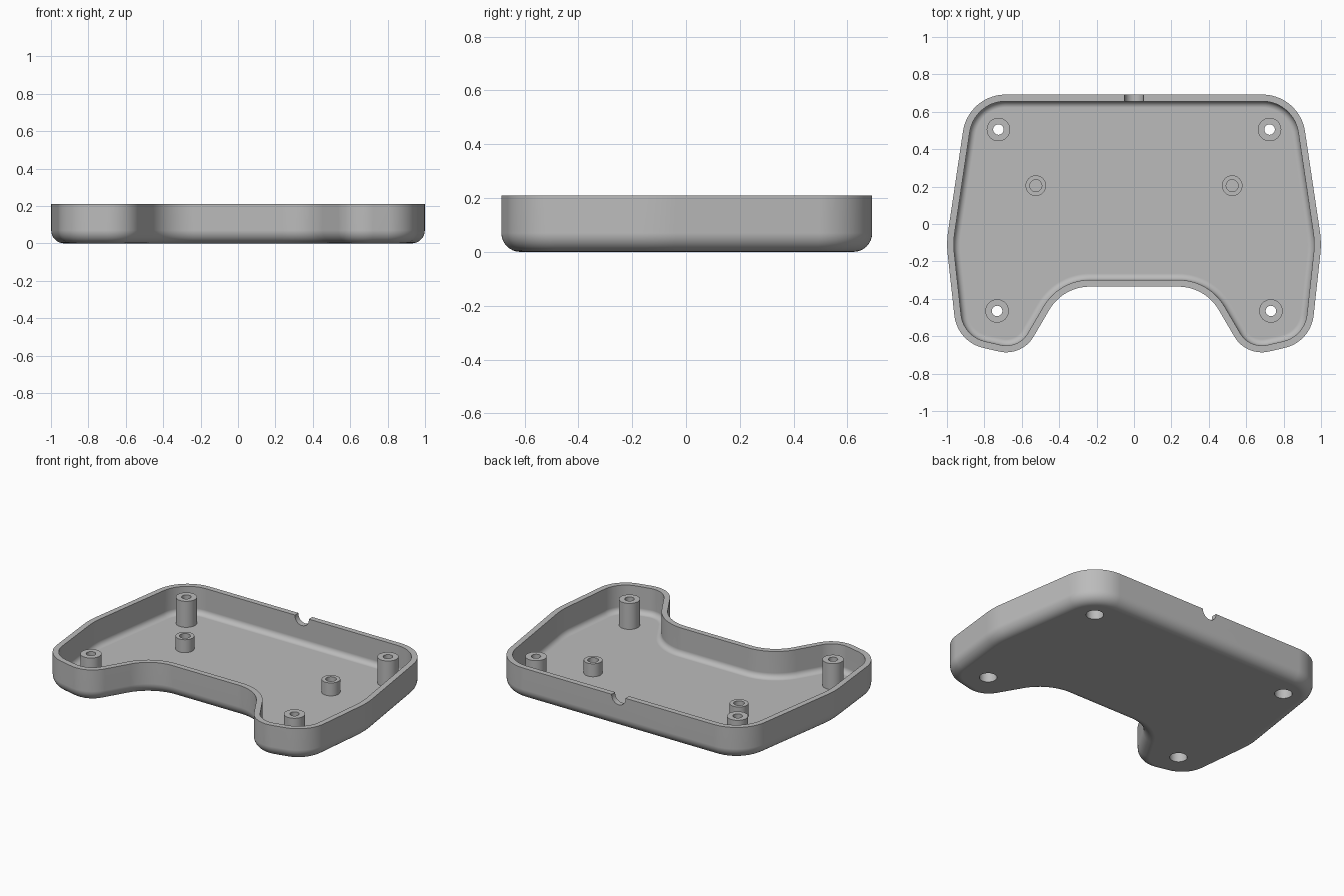
import bpy, bmesh, math
from mathutils import Vector, Matrix

if "Cube" in bpy.data.objects:
    bpy.data.objects.remove(bpy.data.objects["Cube"], do_unlink=True)

HEIGHT, WALL, EDGE = 0.21, 0.036, 0.07   # rim height, thickness, bottom rounding

grey = bpy.data.materials.new("mid_grey")
grey.use_nodes = True
grey.diffuse_color = (0.5, 0.5, 0.5, 1)
grey.node_tree.nodes["Principled BSDF"].inputs["Base Color"].default_value = (0.5, 0.5, 0.5, 1)


def make(name, bm):
    bmesh.ops.recalc_face_normals(bm, faces=bm.faces)
    mesh = bpy.data.meshes.new(name)
    bm.to_mesh(mesh)
    bm.free()
    mesh.materials.append(grey)
    ob = bpy.data.objects.new(name, mesh)
    bpy.context.collection.objects.link(ob)
    return ob


def activate(ob):
    bpy.ops.object.select_all(action='DESELECT')
    ob.select_set(True)
    bpy.context.view_layer.objects.active = ob


def smooth(ob):
    activate(ob)
    bpy.ops.object.shade_smooth_by_angle(angle=math.radians(35))
    ob.modifiers.new("even_shading", 'WEIGHTED_NORMAL').keep_sharp = True


def outline(corners, steps=14):
    """Rounded polygon as (point, outward normal) pairs."""
    result = []
    for i, (x, y, r) in enumerate(corners):
        p = Vector((x, y))
        a = Vector(corners[i - 1][:2])
        b = Vector(corners[(i + 1) % len(corners)][:2])
        d1, d2 = (p - a).normalized(), (b - p).normalized()
        turn = math.atan2(d1.x * d2.y - d1.y * d2.x, d1.dot(d2))
        side = math.copysign(1, turn)
        n1 = Vector((d1.y, -d1.x))
        centre = p - d1 * r * math.tan(abs(turn) / 2) - n1 * r * side
        for k in range(steps + 1):
            n = Matrix.Rotation(turn * k / steps, 2) @ n1
            result.append((centre + n * r * side, n))
    return result


def bridge(bm, rings):
    for low, high in zip(rings, rings[1:]):
        for i in range(len(low)):
            j = (i + 1) % len(low)
            bm.faces.new((low[i], low[j], high[j], high[i]))


def rounding(radius, inset, base):
    """Quarter circle from the flat base up to the wall, as (inset, z)."""
    angles = [math.pi / 2 * k / 8 for k in range(9)]
    return [(inset + radius * (1 - math.sin(a)), base + radius * (1 - math.cos(a))) for a in angles]


def lathe(name, x, y, profile, sides=48):
    bm = bmesh.new()
    rings = []
    for r, z in profile:
        rings.append([bm.verts.new((x + r * math.cos(math.tau * k / sides),
                                    y + r * math.sin(math.tau * k / sides), z)) for k in range(sides)])
    bridge(bm, rings)
    ob = make(name, bm)
    smooth(ob)
    return ob


def cut_cylinder(target, radius, depth, location, turn=0):
    bm = bmesh.new()
    bmesh.ops.create_cone(bm, cap_ends=True, segments=48, radius1=radius, radius2=radius, depth=depth,
                          matrix=Matrix.Translation(location) @ Matrix.Rotation(turn, 4, 'X'))
    cutter = make("cutter", bm)
    cutter.hide_render = True
    mod = target.modifiers.new("cut", 'BOOLEAN')
    mod.operation, mod.solver, mod.object = 'DIFFERENCE', 'EXACT', cutter
    activate(target)
    bpy.ops.object.modifier_apply(modifier=mod.name)
    bpy.data.objects.remove(cutter, do_unlink=True)


# Tray shell: outline corners as x, y, radius for one half, then mirrored
half = [(0.38, -0.335, 0.25), (0.6, -0.71, 0.17), (0.945, -0.63, 0.2),
        (1.003, -0.1, 0.5), (0.885, 0.692, 0.23)]
loop = outline(half + [(-x, y, r) for x, y, r in reversed(half)])
section = rounding(EDGE, 0, 0) + [(0, HEIGHT), (WALL, HEIGHT)] + rounding(EDGE - WALL, WALL, WALL)[::-1]
bm = bmesh.new()
rings = [[bm.verts.new((*(p - n * inset), z)) for p, n in loop] for inset, z in section]
bridge(bm, rings)
bm.faces.new(rings[0][::-1])
bm.faces.new(rings[-1])
shell = make("tray_shell", bm)

# Cable notch in the back rim
cut_cylinder(shell, 0.05, 0.2, (0, 0.69, HEIGHT - 0.005), math.pi / 2)

# Tall screw posts with recessed screw heads underneath
HEAD, HOLE, STEP = 0.052, 0.028, 0.1
for side, label in ((1, "left"), (-1, "right")):
    for x, y, end in ((0.725, 0.505, "back"), (0.732, -0.465, "front")):
        cut_cylinder(shell, HEAD, 0.2, (side * x, y, 0))
        lathe(f"screw_post_{end}_{label}", side * x, y,
              [(HEAD, WALL), (0.0625, WALL), (0.0625, 0.205), (HOLE, 0.205),
               (HOLE, STEP), (HEAD, STEP), (HEAD, WALL)])
    # Short board standoffs with blind holes
    lathe(f"standoff_{label}", side * 0.525, 0.205,
          [(0.055, WALL), (0.055, 0.12), (0.032, 0.12), (0.032, WALL)])

smooth(shell)
